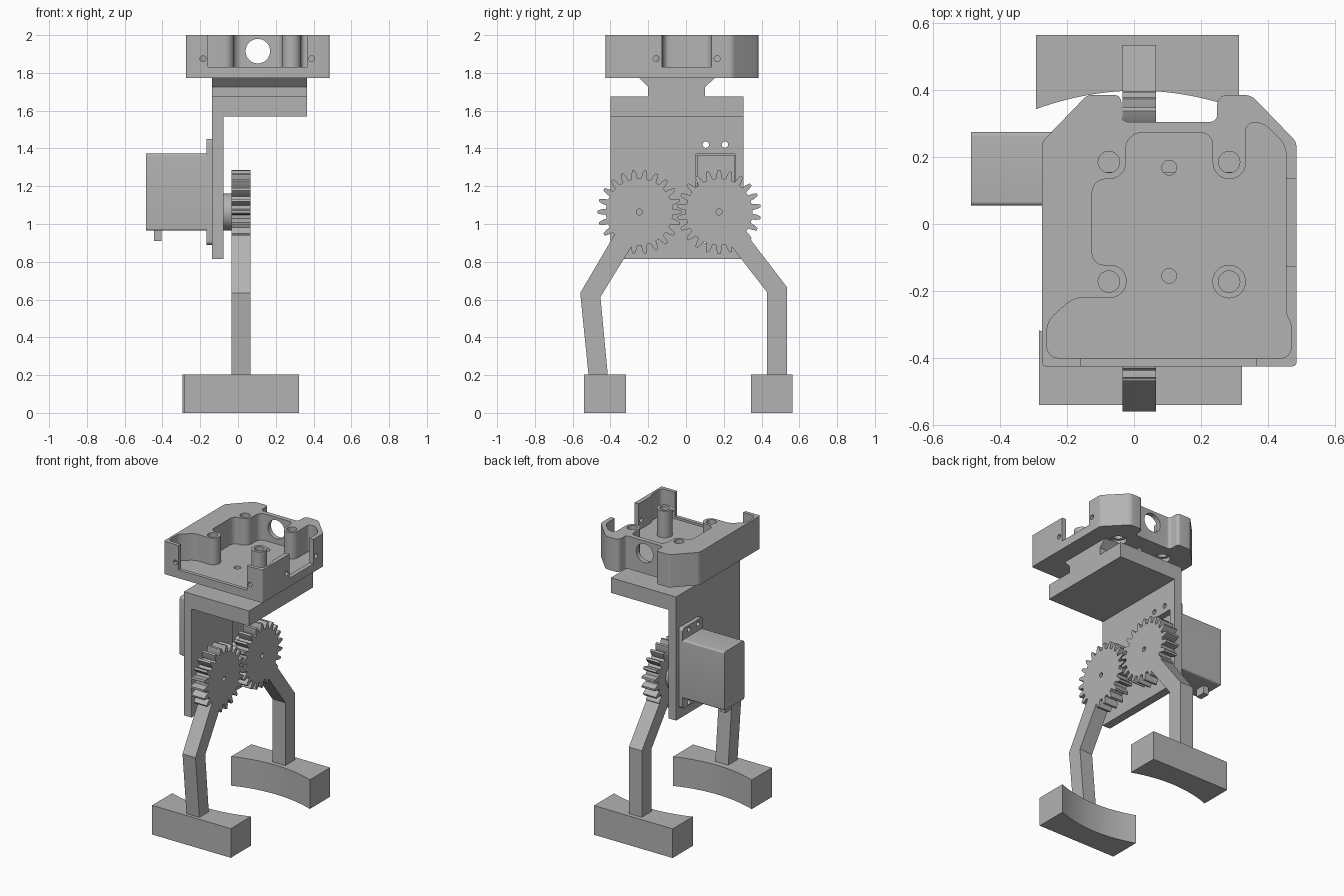
import bpy, bmesh, math
from mathutils import Vector

if "Cube" in bpy.data.objects:
    bpy.data.objects.remove(bpy.data.objects["Cube"])

grey = bpy.data.materials.new("plain grey")
grey.use_nodes = True
grey.diffuse_color = (0.45, 0.45, 0.45, 1)
grey.node_tree.nodes["Principled BSDF"].inputs["Base Color"].default_value = grey.diffuse_color


def prism(name, pts, axis, lo, hi):
    """Extrude a flat outline along one axis."""
    place = {"x": lambda a, b, d: (d, a, b),
             "y": lambda a, b, d: (a, d, b),
             "z": lambda a, b, d: (a, b, d)}[axis]
    bm = bmesh.new()
    face = bm.faces.new([bm.verts.new(place(p[0], p[1], lo)) for p in pts])
    new = bmesh.ops.extrude_face_region(bm, geom=[face])["geom"]
    shift = Vector(place(0, 0, hi - lo))
    bmesh.ops.translate(bm, vec=shift, verts=[g for g in new if isinstance(g, bmesh.types.BMVert)])
    bmesh.ops.recalc_face_normals(bm, faces=bm.faces)
    mesh = bpy.data.meshes.new(name)
    bm.to_mesh(mesh)
    bm.free()
    mesh.materials.append(grey)
    obj = bpy.data.objects.new(name, mesh)
    bpy.context.collection.objects.link(obj)
    return obj


def rect(a0, a1, b0, b1):
    return [(a0, b0), (a1, b0), (a1, b1), (a0, b1)]


def circle(a, b, r, n=32):
    return [(a + r * math.cos(math.tau * i / n), b + r * math.sin(math.tau * i / n)) for i in range(n)]


def rounded(corners, steps=6):
    """Round each (a, b, radius) corner of an outline."""
    out = []
    for i, (a, b, r) in enumerate(corners):
        p = Vector((a, b))
        u = (Vector(corners[i - 1][:2]) - p).normalized()
        v = (Vector(corners[(i + 1) % len(corners)][:2]) - p).normalized()
        w = math.sin(u.angle(v) / 2)
        for k in range(steps + 1):
            t = k / steps
            c0, c1, c2 = (1 - t) ** 2, 2 * w * t * (1 - t), t * t
            out.append(((p + u * r) * c0 + p * c1 + (p + v * r) * c2) / (c0 + c1 + c2))
    return out


def combine(obj, others, operation="DIFFERENCE"):
    """Cut or join helper shapes, then drop the helpers."""
    for other in others:
        mod = obj.modifiers.new("shape", "BOOLEAN")
        mod.operation, mod.solver, mod.object = operation, "EXACT", other
        other.hide_render = True
    bpy.context.view_layer.update()
    mesh = bpy.data.meshes.new_from_object(obj.evaluated_get(bpy.context.evaluated_depsgraph_get()))
    obj.modifiers.clear()
    obj.data = mesh
    for other in others:
        bpy.data.objects.remove(other)


# Tray body with a stepped cavity
body = prism("tray_body", rounded([
    (-0.275, -0.425, 0.012), (0.485, -0.425, 0.012), (0.485, 0.245, 0.015), (0.35, 0.385, 0.02),
    (0.248, 0.385, 0.03), (0.248, 0.305, 0.02), (-0.038, 0.305, 0.02), (-0.038, 0.385, 0.02),
    (-0.14, 0.385, 0.015), (-0.275, 0.245, 0.015)]), "z", 1.772, 2.0)
cavity = prism("cavity", rounded([
    (-0.26, -0.4, 0.035), (0.469, -0.4, 0.03), (0.469, -0.295, 0.015), (0.454, -0.27, 0.015),
    (0.454, 0.235, 0.03), (0.385, 0.305, 0.03), (0.334, 0.3, 0.02), (0.334, 0.134, 0.049),
    (0.235, 0.134, 0.049), (0.235, 0.272, 0.035), (-0.024, 0.272, 0.045), (-0.024, 0.134, 0.05),
    (-0.125, 0.134, 0.04), (-0.125, -0.122, 0.035), (-0.022, -0.122, 0.048),
    (-0.022, -0.22, 0.048), (-0.18, -0.22, 0.03), (-0.26, -0.29, 0.03)]), "z", 1.815, 2.1)
combine(body, [cavity])
combine(body, [prism("post", circle(0.284, -0.172, 0.05), "z", 1.79, 2.0)], "UNION")

# Wall openings, screw holes and post bores of the tray
cutters = [prism("front_gap", rect(-0.16, 0.365, 1.83, 2.1), "y", -0.5, -0.39),
           prism("side_gap", rect(-0.127, 0.135, 1.83, 2.1), "x", 0.44, 0.6),
           prism("cable_hole", circle(0.105, 1.915, 0.065), "y", 0.2, 0.36)]
for x in (-0.185, 0.39):
    cutters.append(prism("screw", circle(x, 1.875, 0.016, 16), "y", -0.5, -0.38))
for y in (-0.158, 0.165):
    cutters.append(prism("screw", circle(y, 1.875, 0.016, 16), "x", 0.43, 0.6))
    cutters.append(prism("floor_hole", circle(0.105, y + 0.003, 0.022, 24), "z", 1.7, 1.9))
for x in (-0.075, 0.284):
    for y in (-0.172, 0.185):
        cutters.append(prism("bore", circle(x, y, 0.032), "z", 1.7, 2.1))
        cutters.append(prism("counterbore", circle(x, y, 0.052), "z", 1.7, 1.8))
combine(body, cutters)

# Dovetail neck and angled bracket
prism("dovetail_neck", [(-0.2, 1.67), (0.1, 1.67), (0.1, 1.725), (0.155, 1.774),
                        (-0.248, 1.774), (-0.2, 1.725)], "x", -0.137, 0.365)
bracket = prism("bracket", [(-0.137, 0.815), (-0.078, 0.815), (-0.078, 1.57), (0.365, 1.57),
                            (0.365, 1.675), (-0.137, 1.675)], "y", -0.4, 0.305)
# Servo motor: flange, case, nose, shaft and cable stub
flange = prism("servo_flange", rounded([(0.055, 0.89, 0.02), (0.275, 0.89, 0.02), (0.275, 1.45, 0.02),
                                        (0.055, 1.45, 0.02)]), "x", -0.167, -0.137)


def mount_holes():
    return [prism("mount_hole", circle(y, z, 0.017, 16), "x", -0.3, 0)
            for y in (0.105, 0.206) for z in (0.915, 1.42)]


combine(bracket, mount_holes() + [prism("window", rect(0.053, 0.26, 0.96, 1.37), "x", -0.3, 0)])
combine(flange, mount_holes())
prism("servo_case", rounded([(0.055, 0.965, 0.012), (0.275, 0.965, 0.012), (0.275, 1.372, 0.012),
                             (0.055, 1.372, 0.012)]), "x", -0.487, -0.16)
prism("servo_nose", rect(0.058, 0.256, 0.965, 1.365), "x", -0.16, -0.115)
prism("servo_hub", circle(0.175, 1.064, 0.098, 48), "x", -0.12, -0.035)
prism("cable_stub", rect(0.13, 0.2, 0.91, 0.97), "x", -0.445, -0.405)

# Meshing gears, each with a bent leg and a curved foot
THICK = (-0.035, 0.065)
TEETH = 22


def gear(name, cy, phase):
    step = math.tau / TEETH
    pts = []
    for i in range(TEETH):
        for off, r in ((-0.31, 0.177), (-0.24, 0.2), (-0.11, 0.222),
                       (0.11, 0.222), (0.24, 0.2), (0.31, 0.177)):
            ang = (i + off + phase) * step
            pts.append((cy + r * math.cos(ang), 1.064 + r * math.sin(ang)))
    return prism(name, pts, "x", *THICK)


def foot(name, x0, x1, outer, inner, bow):
    curve = [(x0 + (x1 - x0) * i / 24, inner + bow * (1 - (i / 12 - 1) ** 2)) for i in range(25)]
    prism(name, [(x1, outer), (x0, outer)] + curve, "z", 0, 0.203)


legs = {"front": [(-0.515, 0.19), (-0.413, 0.19), (-0.453, 0.614), (-0.295, 0.87), (-0.25, 0.94),
                  (-0.36, 0.975), (-0.56, 0.635)],
        "back": [(0.535, 0.19), (0.428, 0.19), (0.428, 0.64), (0.25, 0.87), (0.2, 0.94),
                 (0.29, 0.985), (0.535, 0.665)]}
for side, cy, phase in (("front", -0.247, 0), ("back", 0.175, 0.5)):
    wheel = gear(side + "_gear", cy, phase)
    combine(wheel, [prism("leg", legs[side], "x", *THICK)], "UNION")
    combine(wheel, [prism("axle_hole", circle(cy, 1.064, 0.016, 16), "x", -0.1, 0.1)])
    wheel.name = side + "_gear_and_leg"
foot("front_foot", -0.283, 0.323, -0.54, -0.318, -0.055)
foot("back_foot", -0.293, 0.313, 0.565, 0.343, 0.055)

# Smooth the rounded surfaces, keep the edges sharp
bpy.ops.object.select_all(action="DESELECT")
for obj in bpy.context.collection.objects:
    if obj.type == "MESH":
        obj.select_set(True)
        bpy.context.view_layer.objects.active = obj
bpy.ops.object.shade_smooth_by_angle(angle=math.radians(25))
